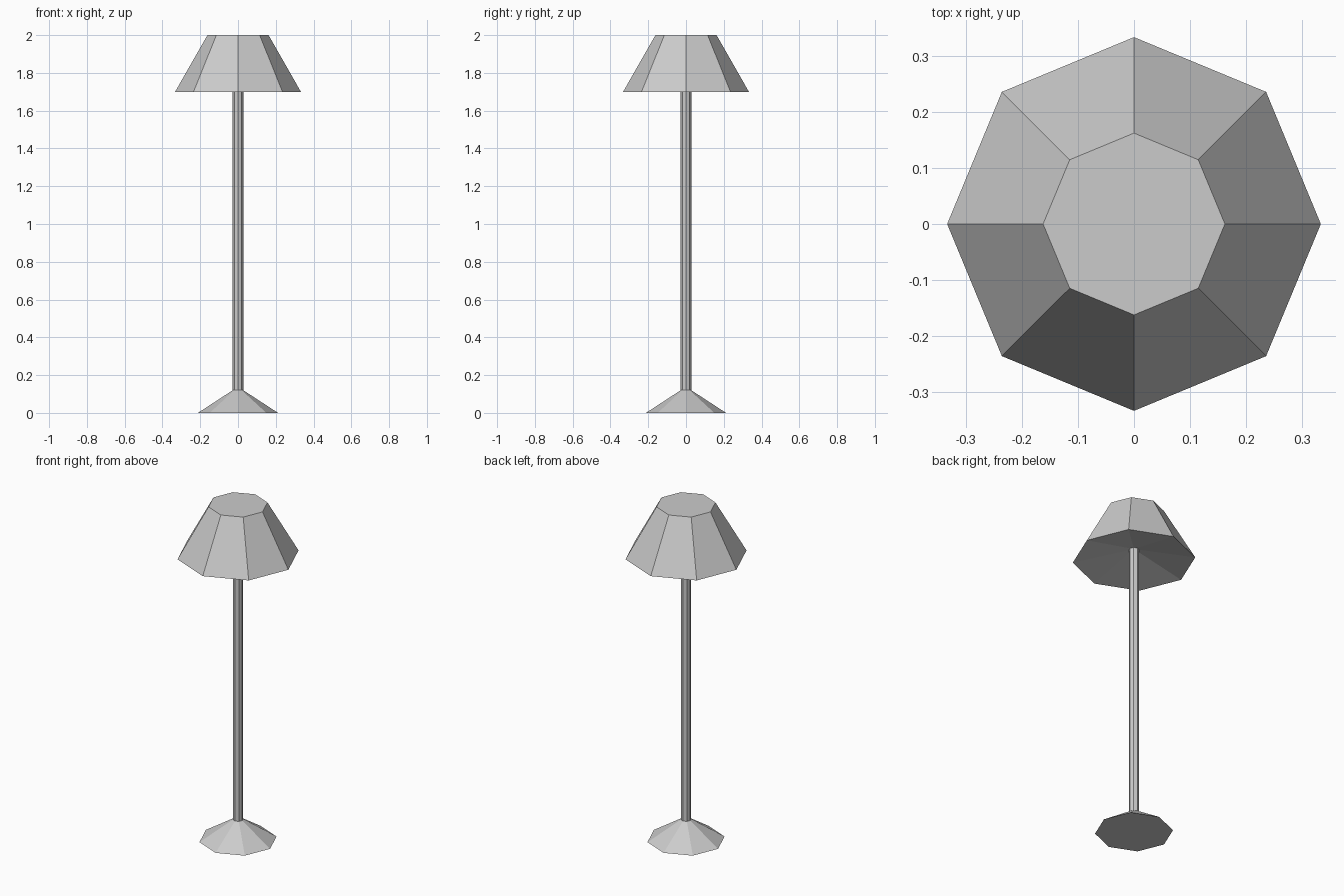
import bpy, bmesh
from math import cos, sin, tau

if "Cube" in bpy.data.objects:
    bpy.data.objects.remove(bpy.data.objects["Cube"])

SIDES = 8


def lathe(name, profile, cap_start=False, cap_end=False):
    """Turn a (radius, z) profile into a flat-faced eight-sided part."""
    bm = bmesh.new()
    rings = [[bm.verts.new((r * cos(tau * i / SIDES), r * sin(tau * i / SIDES), z))
              for i in range(SIDES)] for r, z in profile]
    for a, b in zip(rings, rings[1:]):
        for i in range(SIDES):
            j = (i + 1) % SIDES
            bm.faces.new((a[i], a[j], b[j], b[i]))
    if cap_start:
        bm.faces.new(rings[0][::-1])
    if cap_end:
        bm.faces.new(rings[-1])
    mesh = bpy.data.meshes.new(name)
    bm.to_mesh(mesh)
    bm.free()
    obj = bpy.data.objects.new(name, mesh)
    bpy.context.collection.objects.link(obj)
    return obj


POLE_R = 0.028

# Low cone-shaped foot with a flat underside
lathe("base", [(0.212, 0), (POLE_R, 0.12)], cap_start=True)

# Straight pole reaching into the recessed underside of the shade
lathe("pole", [(POLE_R, 0.12), (POLE_R, 1.763)])

# Tapered shade: shallow hollow underneath, sloped sides, flat top
lathe("shade", [(POLE_R, 1.763), (0.333, 1.70), (0.162, 2.0)], cap_end=True)
